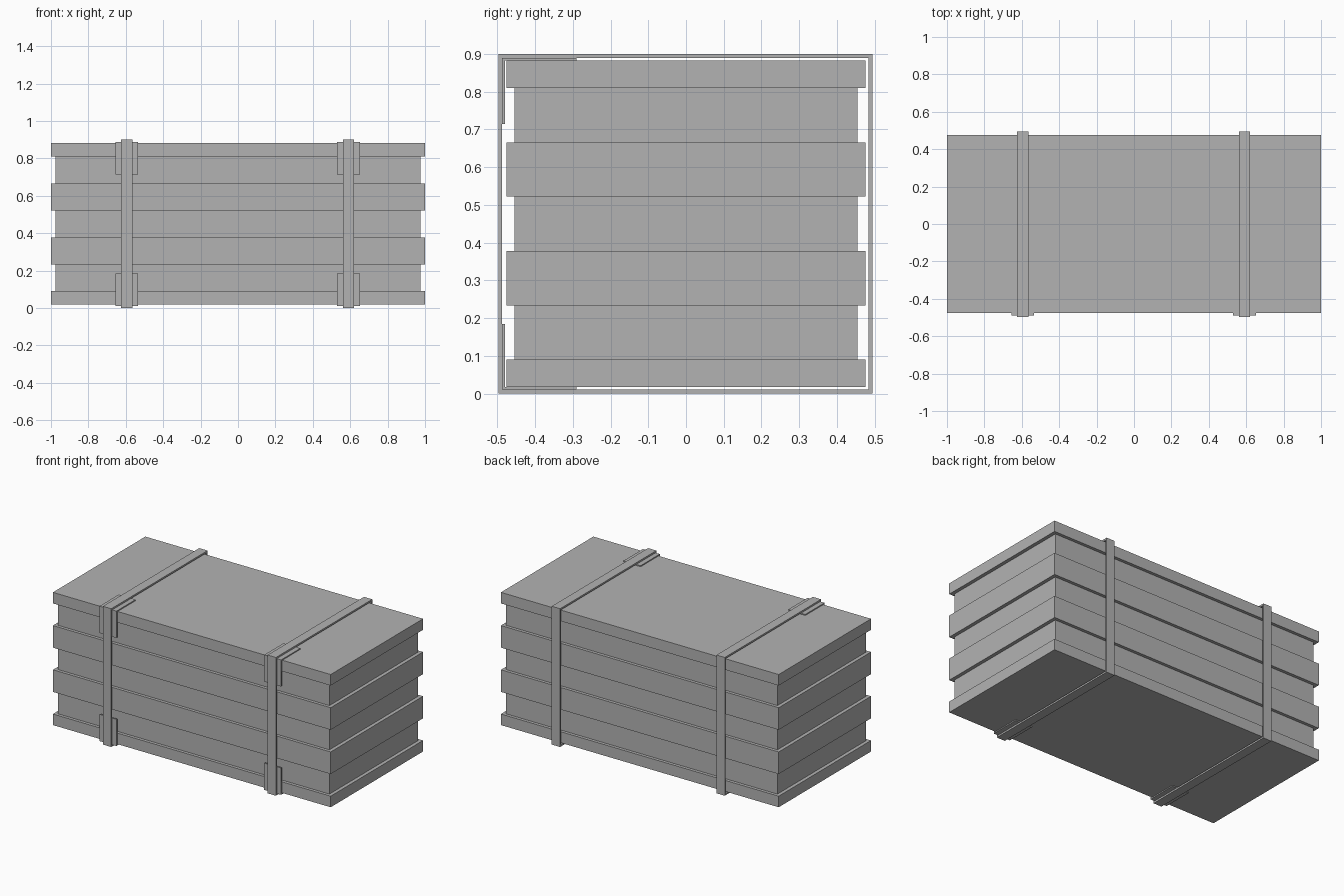
import bpy, bmesh

if "Cube" in bpy.data.objects:
    bpy.data.objects.remove(bpy.data.objects["Cube"])

cardboard = bpy.data.materials.new("plain grey")
cardboard.diffuse_color = (0.45, 0.45, 0.45, 1)
cardboard.use_nodes = True
cardboard.node_tree.nodes["Principled BSDF"].inputs["Base Color"].default_value = cardboard.diffuse_color


def finish(name, bm):
    bmesh.ops.recalc_face_normals(bm, faces=bm.faces)
    mesh = bpy.data.meshes.new(name)
    bm.to_mesh(mesh)
    bm.free()
    mesh.materials.append(cardboard)
    obj = bpy.data.objects.new(name, mesh)
    bpy.context.collection.objects.link(obj)
    return obj


def carton(name, z0, h):
    """Stepped box: wide base tray, recessed body, wide lid."""
    wide, narrow = (1.0, 0.475), (0.977, 0.455)
    levels = [(wide, 0), (wide, .25), (narrow, .25),
              (narrow, .75), (wide, .75), (wide, 1)]
    bm = bmesh.new()
    rings = [[bm.verts.new((sx * x, sy * y, z0 + h * t))
              for sx, sy in ((-1, -1), (1, -1), (1, 1), (-1, 1))]
             for (x, y), t in levels]
    for a, b in zip(rings, rings[1:]):
        for i in range(4):
            j = (i + 1) % 4
            bm.faces.new((a[i], a[j], b[j], b[i]))
    bm.faces.new(rings[0][::-1])
    bm.faces.new(rings[-1])
    return finish(name, bm)


def extrude_x(name, outline, x, width):
    """Extrude a closed (y, z) outline along x."""
    bm = bmesh.new()
    face = bm.faces.new([bm.verts.new((x - width / 2, y, z)) for y, z in outline])
    new = bmesh.ops.extrude_face_region(bm, geom=[face])["geom"]
    bmesh.ops.translate(bm, vec=(width, 0, 0),
                        verts=[v for v in new if isinstance(v, bmesh.types.BMVert)])
    return finish(name, bm)


def strap(name, x, width):
    """Rectangular band running around the stack."""
    outer = [(-.497, 0), (.494, 0), (.494, .9), (-.497, .9)]
    inner = [(-.488, .011), (.484, .011), (.484, .889), (-.488, .889)]
    bm = bmesh.new()
    loops = [[bm.verts.new((x + s * width / 2, y, z)) for y, z in pts]
             for s, pts in ((-1, outer), (1, outer), (1, inner), (-1, inner))]
    for k in range(4):
        a, b = loops[k], loops[(k + 1) % 4]
        for i in range(4):
            j = (i + 1) % 4
            bm.faces.new((a[i], a[j], b[j], b[i]))
    return finish(name, bm)


# Three stacked cartons
pitch = 0.288
for n in range(3):
    carton(f"carton_{n + 1}", 0.018 + n * pitch, pitch)

# Straps and the angled protectors under their front corners
top_l = [(-.488, .715), (-.479, .715), (-.479, .882),
         (-.29, .882), (-.29, .889), (-.488, .889)]
bottom_l = [(y, .9 - z) for y, z in top_l]
for side, x in (("left", -.595), ("right", .591)):
    strap(f"strap_{side}", x, 0.06)
    extrude_x(f"top_corner_protector_{side}", top_l, x, 0.122)
    extrude_x(f"bottom_corner_protector_{side}", bottom_l, x, 0.122)
